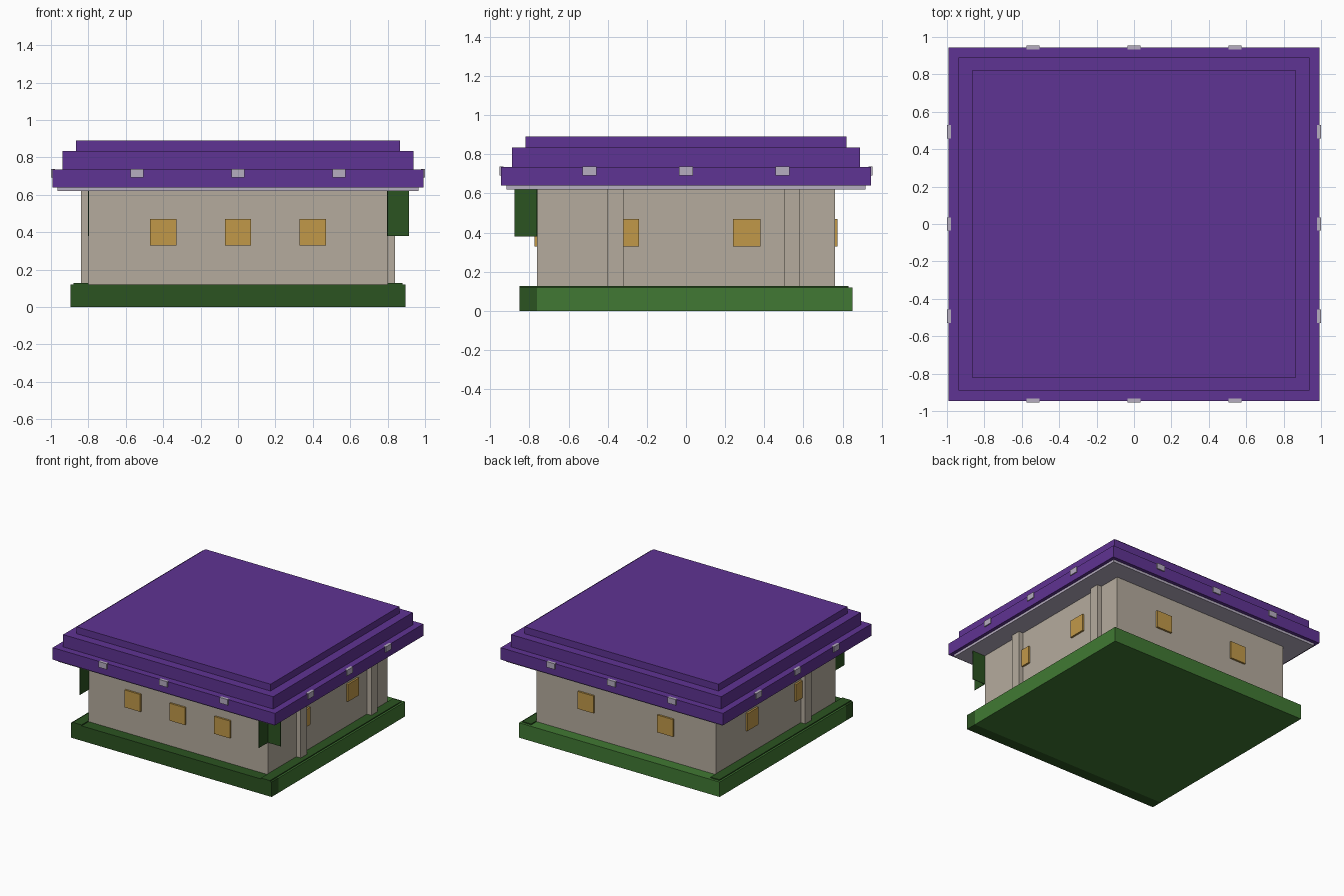
import bpy

cube = bpy.data.objects.get("Cube")
if cube:
    bpy.data.objects.remove(cube, do_unlink=True)


def linear(v):
    v /= 255
    return v / 12.92 if v <= 0.04045 else ((v + 0.055) / 1.055) ** 2.4


def material(name, r, g, b):
    mat = bpy.data.materials.new(name)
    mat.use_nodes = True
    colour = (linear(r), linear(g), linear(b), 1)
    mat.diffuse_color = colour
    bsdf = mat.node_tree.nodes["Principled BSDF"]
    bsdf.inputs["Base Color"].default_value = colour
    bsdf.inputs["Roughness"].default_value = 0.9
    return mat


purple = material("roof purple", 95, 51, 147)
stone = material("wall stone", 181, 171, 157)
amber = material("window amber", 193, 153, 73)
dark_green = material("dark green", 43, 83, 33)
green = material("grass green", 65, 121, 51)
lilac = material("lilac grey", 182, 173, 192)


def box(name, mat, x, y, z):
    """Box spanning the given (low, high) ranges."""
    spans = (x, y, z)
    bpy.ops.mesh.primitive_cube_add(size=1, location=[(a + b) / 2 for a, b in spans])
    obj = bpy.context.object
    obj.name = name
    obj.scale = [b - a for a, b in spans]
    bpy.ops.object.transform_apply(location=False, rotation=False, scale=True)
    obj.data.materials.append(mat)
    return obj


def around(c, half):
    return (c - half, c + half)


def outward(side, inner, outer):
    return tuple(sorted((side * inner, side * outer)))


WALL_X, WALL_Y = 0.8, 0.76

# Base with a dark front strip and dark side lips
box("base_slab", green, around(0, 0.895), (-WALL_Y, 0.85), (0, 0.12))
box("front_base_strip", dark_green, around(0, 0.895), (-0.85, -WALL_Y), (0, 0.12))
for side in (-1, 1):
    box("base_side_lip", dark_green, outward(side, WALL_X, 0.88), (-0.85, 0.83), (0.12, 0.128))

# Walls and side pilasters
box("walls", stone, around(0, WALL_X), around(0, WALL_Y), (0.12, 0.63))
for side, y in ((1, -0.36), (1, 0.54), (-1, -0.36)):
    box("pilaster", stone, outward(side, WALL_X, 0.84), around(y, 0.04), (0.12, 0.63))

# Windows
SILL = (0.33, 0.47)
for x in (-0.4, 0, 0.4):
    box("front_window", amber, around(x, 0.07), (-0.775, -WALL_Y), SILL)
for c in (-0.355, 0.355):
    box("back_window", amber, around(c, 0.07), (WALL_Y, 0.775), SILL)
for side in (-1, 1):
    for y in (-0.31, 0.31):
        box("side_window", amber, outward(side, WALL_X, 0.815), around(y, 0.07), SILL)

# Thin hanging fins at the front corners
DROP = (0.38, 0.625)
for side in (-1, 1):
    box("front_fin", dark_green, around(side * 0.799, 0.002), (-0.877, -WALL_Y), DROP)
box("side_fin", dark_green, (0.797, 0.915), around(-0.761, 0.002), DROP)

# Roof: soffit and three stepped tiers
box("soffit", lilac, around(0, 0.965), around(0, 0.917), (0.62, 0.642))
for name, x, y, z in (
    ("lower_roof", 0.992, 0.945, (0.64, 0.736)),
    ("middle_roof", 0.937, 0.89, (0.735, 0.835)),
    ("upper_roof", 0.865, 0.82, (0.834, 0.89)),
):
    box(name, purple, around(0, x), around(0, y), z)

# Clips along the roof edge
CLIP = (0.693, 0.739)
for side in (-1, 1):
    for i in (-1, 0, 1):
        box("roof_clip", lilac, around(i * 0.54, 0.036), outward(side, 0.932, 0.954), CLIP)
        box("roof_clip", lilac, outward(side, 0.978, 1.0), around(i * 0.493, 0.036), CLIP)
